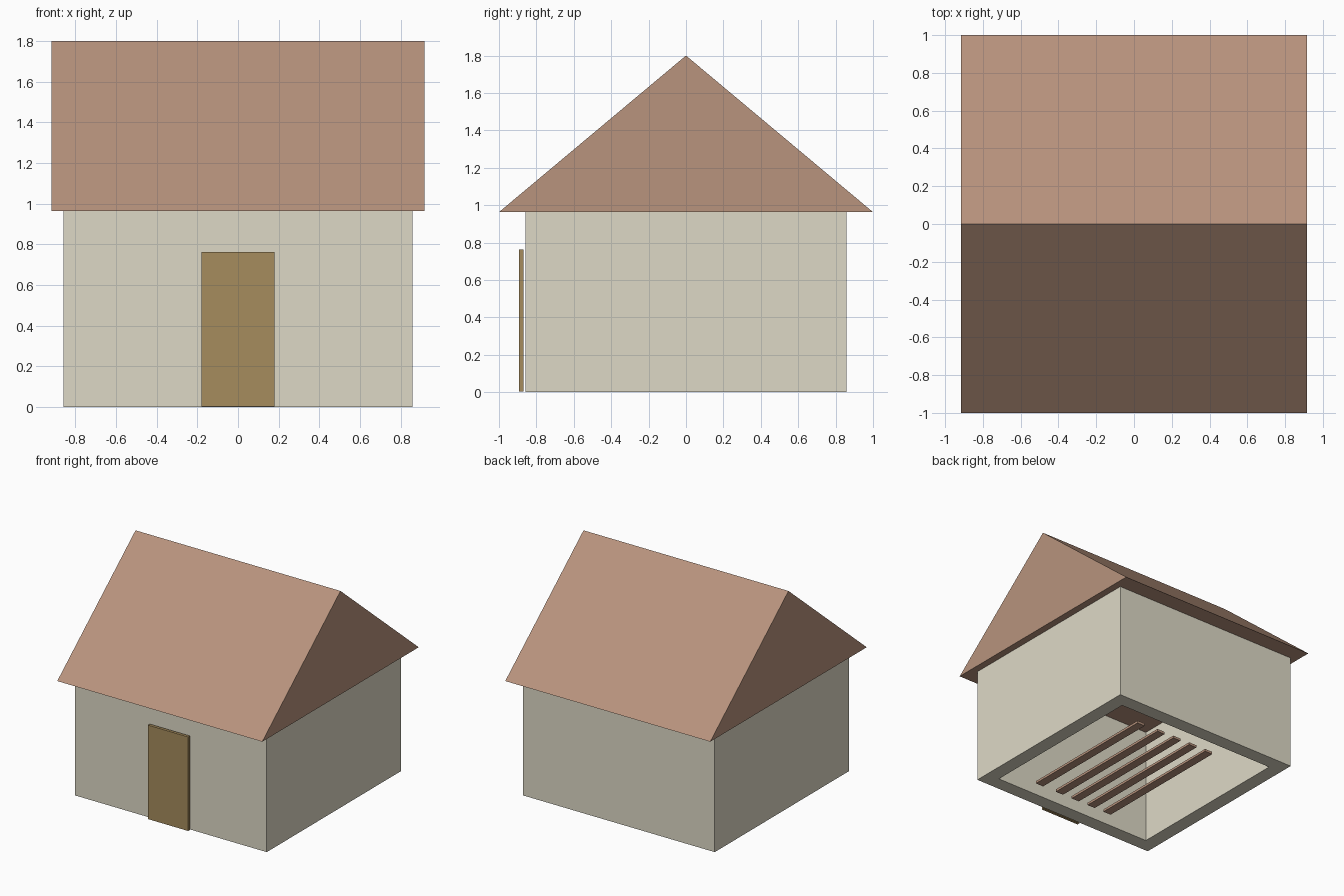
import bpy, bmesh

if "Cube" in bpy.data.objects:
    bpy.data.objects.remove(bpy.data.objects["Cube"])


def make_material(name, colour):
    mat = bpy.data.materials.new(name)
    mat.diffuse_color = (*colour, 1.0)
    mat.use_nodes = True
    mat.node_tree.nodes["Principled BSDF"].inputs["Base Color"].default_value = mat.diffuse_color
    return mat


PLASTER = make_material("pale plaster", (0.73, 0.694, 0.565))
CLAY = make_material("clay brown", (0.479, 0.292, 0.205))
WOOD = make_material("door wood", (0.381, 0.262, 0.109))


def extrude_outline(name, outline, offset, mat):
    """Close an outline into a face and extrude it into a solid."""
    bm = bmesh.new()
    face = bm.faces.new([bm.verts.new(p) for p in outline])
    result = bmesh.ops.extrude_face_region(bm, geom=[face], use_keep_orig=True)
    moved = [v for v in result["geom"] if isinstance(v, bmesh.types.BMVert)]
    bmesh.ops.translate(bm, verts=moved, vec=offset)
    bmesh.ops.recalc_face_normals(bm, faces=bm.faces)
    mesh = bpy.data.meshes.new(name)
    bm.to_mesh(mesh)
    bm.free()
    mesh.materials.append(mat)
    obj = bpy.data.objects.new(name, mesh)
    bpy.context.collection.objects.link(obj)
    return obj


def box(name, x, y, z, mat):
    """Box from (min, max) ranges on each axis."""
    outline = [(x[0], y[0], z[0]), (x[1], y[0], z[0]),
               (x[1], y[1], z[0]), (x[0], y[1], z[0])]
    return extrude_outline(name, outline, (0, 0, z[1] - z[0]), mat)


EAVE = 0.963   # top of the walls
OUTER = 0.858  # outer half width of the walls
INNER = 0.74   # inner half width of the walls

# Hollow walls, open at the bottom and top: square tube from a bridged ring
bm = bmesh.new()
corners = [(-1, -1), (1, -1), (1, 1), (-1, 1)]
rings = [[bm.verts.new((sx * r, sy * r, z)) for sx, sy in corners]
         for r, z in ((OUTER, 0), (OUTER, EAVE), (INNER, EAVE), (INNER, 0))]
for k in range(4):
    a, b = rings[k], rings[(k + 1) % 4]
    for i in range(4):
        j = (i + 1) % 4
        bm.faces.new((a[i], a[j], b[j], b[i]))
bmesh.ops.recalc_face_normals(bm, faces=bm.faces)
wall_mesh = bpy.data.meshes.new("walls")
bm.to_mesh(wall_mesh)
bm.free()
wall_mesh.materials.append(PLASTER)
bpy.context.collection.objects.link(bpy.data.objects.new("walls", wall_mesh))

# Solid gable roof, ridge running along x
extrude_outline("roof", [(-0.917, -1, EAVE), (-0.917, 1, EAVE), (-0.917, 0, 1.8)],
                (1.834, 0, 0), CLAY)

# Door slab standing just off the front wall
box("door", (-0.18, 0.18), (-0.893, -0.87), (0.003, 0.763), WOOD)

# Floor slats inside the walls
for n, cx in enumerate((0.44, 0.24, 0.08, -0.08, -0.24)):
    box(f"floor_slat_{n + 1}", (cx - 0.036, cx + 0.036), (-0.61, 0.61),
        (0.0, 0.02), CLAY)
